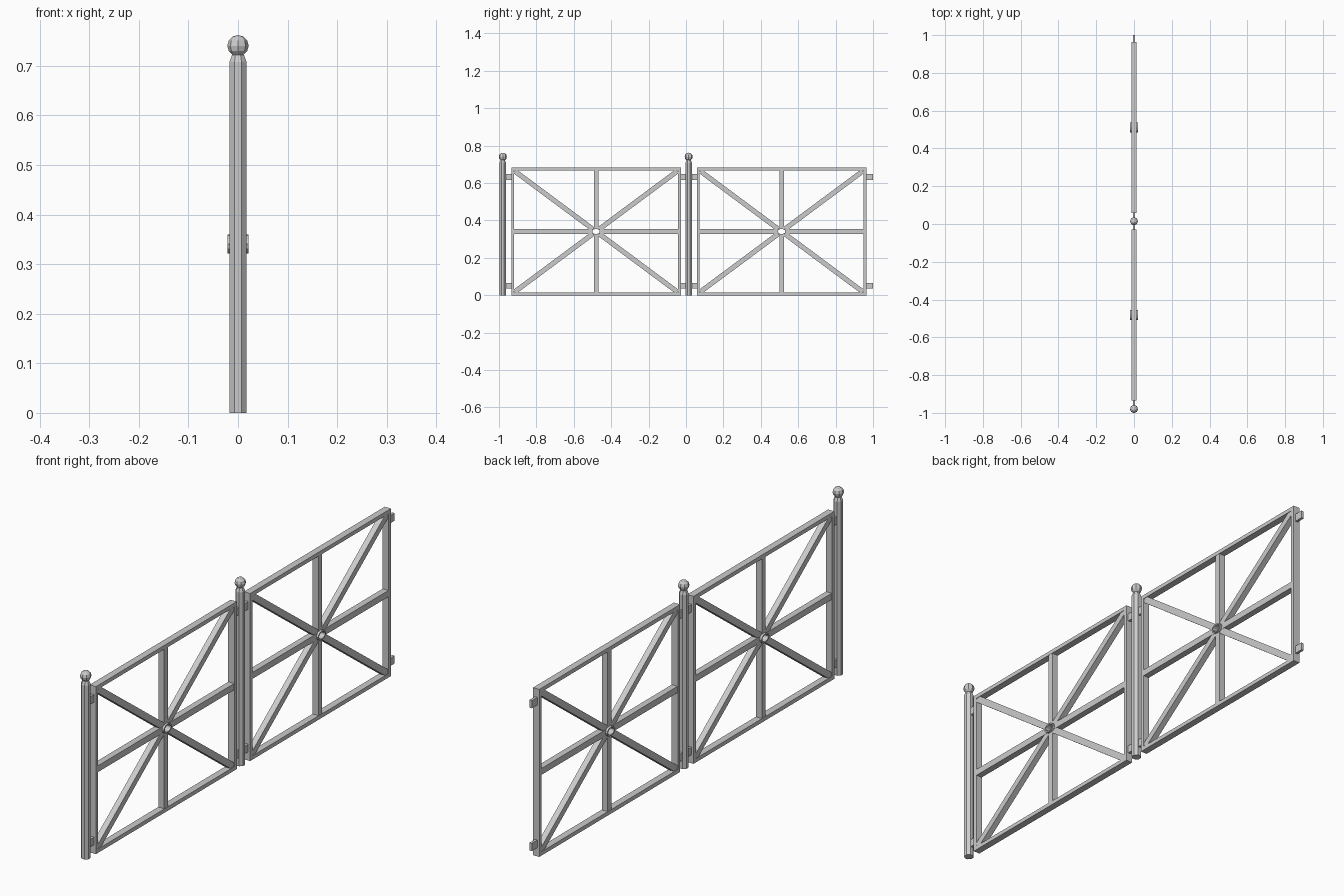
import bpy, bmesh, math

if "Cube" in bpy.data.objects:
    bpy.data.objects.remove(bpy.data.objects["Cube"])

CZ = 0.341            # gate mid height
HW, HH = 0.453, 0.341  # gate half width / half height


def finish(name, bm):
    bmesh.ops.recalc_face_normals(bm, faces=bm.faces)
    me = bpy.data.meshes.new(name)
    bm.to_mesh(me)
    bm.free()
    ob = bpy.data.objects.new(name, me)
    bpy.context.collection.objects.link(ob)
    return ob


def bar(name, a, b, width, depth):
    """Rectangular bar between two (y, z) points; depth runs along x."""
    dy, dz = b[0] - a[0], b[1] - a[1]
    bm = bmesh.new()
    bmesh.ops.create_cube(bm, size=1)
    for v in bm.verts:
        v.co.x *= depth
        v.co.y *= math.hypot(dy, dz)
        v.co.z *= width
    ob = finish(name, bm)
    ob.location = (0, (a[0] + b[0]) / 2, (a[1] + b[1]) / 2)
    ob.rotation_euler.x = math.atan2(dz, dy)
    return ob


def lathe(name, profile, y, sides=8):
    """Turned solid around a vertical axis from (radius, z) points."""
    bm = bmesh.new()
    rings = []
    for r, z in profile:
        rings.append([bm.verts.new((r * math.cos((i + .5) * math.tau / sides),
                                    y + r * math.sin((i + .5) * math.tau / sides), z))
                      for i in range(sides)])
    for lo, hi in zip(rings, rings[1:]):
        for i in range(sides):
            j = (i + 1) % sides
            bm.faces.new((lo[i], lo[j], hi[j], hi[i]))
    bm.faces.new(rings[0])
    bm.faces.new(rings[-1])
    return finish(name, bm)


def hub(y, sides=12):
    """Open oval tube where the bars meet."""
    bm = bmesh.new()
    loops = [(0.026, 0.019, -0.021), (0.026, 0.019, 0.021),
             (0.020, 0.0135, 0.021), (0.020, 0.0135, -0.021)]
    rings = [[bm.verts.new((x, y + ry * math.cos(i * math.tau / sides),
                            CZ + rz * math.sin(i * math.tau / sides)))
              for i in range(sides)] for ry, rz, x in loops]
    for k in range(4):
        p, q = rings[k], rings[(k + 1) % 4]
        for i in range(sides):
            j = (i + 1) % sides
            bm.faces.new((p[i], p[j], q[j], q[i]))
    return finish("hub_ring", bm)


def post(y):
    lathe("post", [(0.0188, 0), (0.0188, 0.708), (0.013, 0.722)], y)
    bm = bmesh.new()
    bmesh.ops.create_uvsphere(bm, u_segments=8, v_segments=6, radius=0.0215)
    ball = finish("post_ball", bm)
    ball.location = (0, y, 0.7405)


def gate(cy):
    # outer frame
    for s in (-1, 1):
        z = CZ + s * (HH - 0.008)
        bar("frame_rail", (cy - HW, z), (cy + HW, z), 0.016, 0.028)
        y = cy + s * (HW - 0.0075)
        bar("frame_stile", (y, 0.016), (y, 2 * CZ - 0.016), 0.015, 0.028)
        # hinge brackets
        for hz in (0.051, 0.632):
            bar("hinge_bracket", (cy + s * (HW - 0.002), hz),
                (cy + s * 0.489, hz), 0.031, 0.011)
        # spokes to the hub
        bar("middle_rail", (cy + s * 0.022, CZ), (cy + s * (HW - 0.012), CZ), 0.026, 0.026)
        bar("middle_stile", (cy, CZ + s * 0.017), (cy, CZ + s * (HH - 0.013)), 0.024, 0.026)
        for t in (-1, 1):
            ey, ez = HW - 0.018, HH - 0.018
            k = 0.0215 / math.hypot(ey, ez)
            bar("diagonal_brace", (cy + s * ey * k, CZ + t * ez * k),
                (cy + s * ey, CZ + t * ez), 0.026, 0.024)
    hub(cy)


for offset in (0, 0.994):
    post(-0.9795 + offset)
    gate(-0.481 + offset + (-0.002 if offset else 0))
# outermost brackets reach the end of the model
for hz in (0.051, 0.632):
    bar("end_bracket", (0.96, hz), (1.0, hz), 0.031, 0.011)
